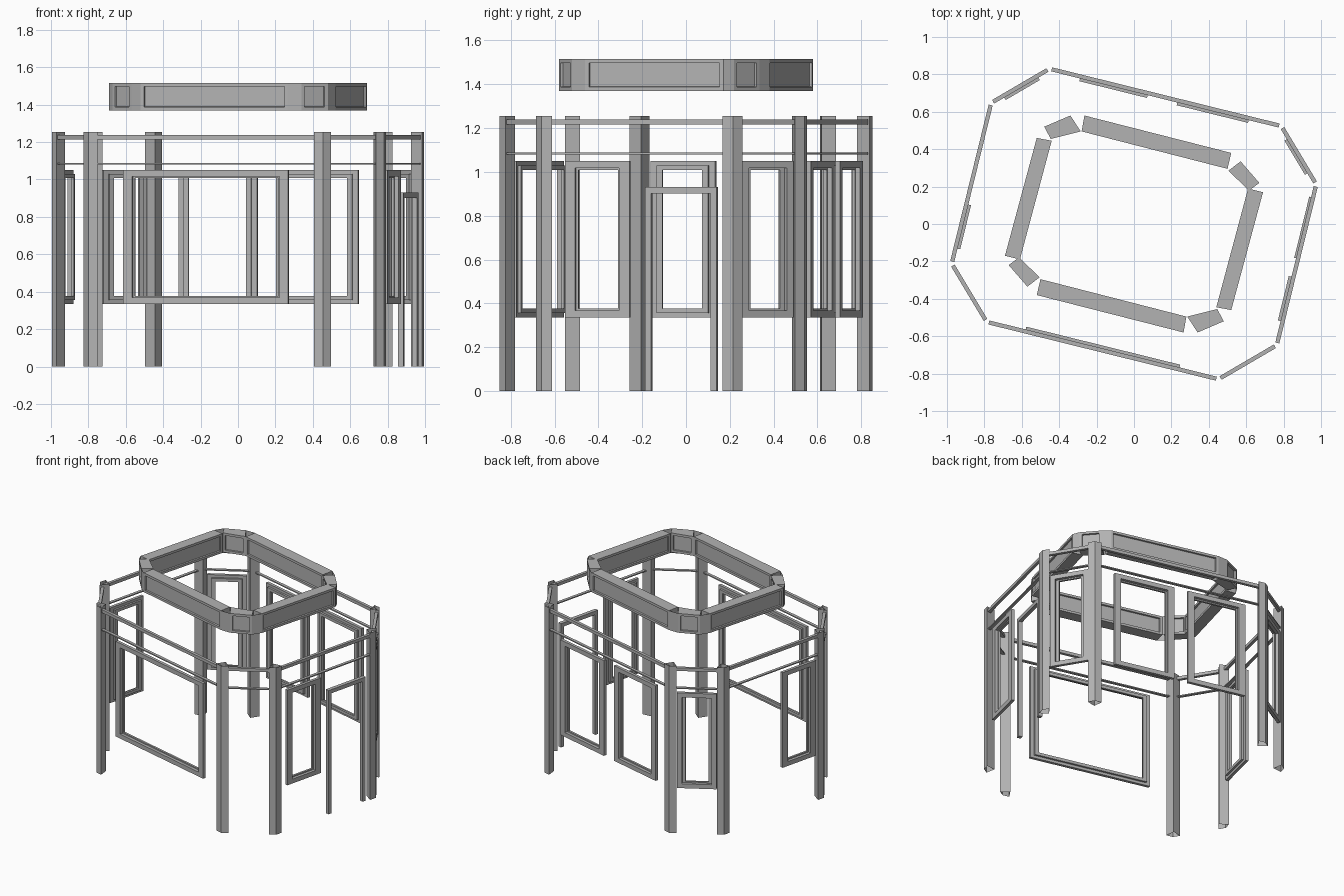
import bpy, bmesh
from mathutils import Vector

cube = bpy.data.objects.get("Cube")
if cube:
    bpy.data.objects.remove(cube, do_unlink=True)

grey = bpy.data.materials.new("plain_grey")
grey.use_nodes = True
COLOUR = (0.45, 0.45, 0.45, 1)
grey.diffuse_color = COLOUR
grey.node_tree.nodes["Principled BSDF"].inputs["Base Color"].default_value = COLOUR


def finish(name, bm):
    mesh = bpy.data.meshes.new(name)
    bm.to_mesh(mesh)
    bm.free()
    mesh.materials.append(grey)
    obj = bpy.data.objects.new(name, mesh)
    bpy.context.collection.objects.link(obj)
    return obj


def both_ways(points):
    """Repeat the points turned half way round the centre."""
    pts = [Vector(p) for p in points]
    return pts + [-p for p in pts]


def prism(bm, outline, z0, z1, caps=True):
    """Upright prism; returns its side faces."""
    low = [bm.verts.new((p.x, p.y, z0)) for p in outline]
    high = [bm.verts.new((p.x, p.y, z1)) for p in outline]
    n = len(outline)
    sides = [bm.faces.new((low[i], low[(i + 1) % n], high[(i + 1) % n], high[i]))
             for i in range(n)]
    if caps:
        bm.faces.new(low[::-1])
        bm.faces.new(high)
    bmesh.ops.recalc_face_normals(bm, faces=bm.faces[:])
    return sides


# Eight wall corners, clockwise from the back left
corners = both_ways([(-0.455, 0.85), (0.80, 0.54), (0.995, 0.215), (0.78, -0.66)])
BACK, BACK_DIAGONAL, RIGHT, _, FRONT, _, LEFT, LEFT_DIAGONAL = range(8)


class Wall:
    def __init__(self, index):
        self.start = corners[index]
        span = corners[(index + 1) % 8] - self.start
        self.length = span.length
        self.along = span.normalized()
        self.inward = Vector((self.along.y, -self.along.x))

    def bar(self, bm, s0, s1, z0, z1, d0, d1):
        """Box between distances along the wall, heights and depths inward."""
        outline = [self.start + self.along * s + self.inward * d
                   for s, d in ((s0, d0), (s1, d0), (s1, d1), (s0, d1))]
        prism(bm, outline, z0, z1)

    def frame(self, bm, s0, s1, z0, z1, stile, rail, d0, d1, sill=True):
        self.bar(bm, s0, s0 + stile, z0, z1, d0, d1)
        self.bar(bm, s1 - stile, s1, z0, z1, d0, d1)
        self.bar(bm, s0 + stile, s1 - stile, z1 - rail, z1, d0, d1)
        if sill:
            self.bar(bm, s0 + stile, s1 - stile, z0, z0 + rail, d0, d1)


walls = [Wall(i) for i in range(8)]

# Hollow corner posts, open at the ends
for i, corner in enumerate(corners):
    ahead, behind = walls[i], walls[i - 1]
    inner = corner + (ahead.inward + behind.inward).normalized() * 0.07
    bm = bmesh.new()
    prism(bm, [corner, corner + ahead.along * 0.05, inner,
               corner - behind.along * 0.05], 0, 1.255, caps=False)
    finish(f"corner_post_{i + 1}", bm)

# Rails running between the posts
for name, z0, z1 in (("top_rail", 1.215, 1.238), ("lower_rail", 1.08, 1.088)):
    bm = bmesh.new()
    for wall in walls:
        wall.bar(bm, 0.02, wall.length - 0.02, z0, z1, 0.008, 0.03)
    finish(name, bm)

# Window frames, each with a thin lip behind
windows = [
    ("back_window_left", BACK, 0.115, 0.45), ("back_window_right", BACK, 0.53, 0.88),
    ("front_window", FRONT, 0.151, 0.853), ("right_window", RIGHT, 0.543, 0.88),
    ("left_window", LEFT, 0.07, 0.406), ("back_diagonal_window", BACK_DIAGONAL, 0.14, 0.86),
    ("left_diagonal_window", LEFT_DIAGONAL, 0.14, 0.86),
]
for name, index, t0, t1 in windows:
    wall = walls[index]
    s0, s1 = t0 * wall.length, t1 * wall.length
    stile = 0.035 if "diagonal" in name else 0.048
    bm = bmesh.new()
    wall.frame(bm, s0, s1, 0.335, 1.05, stile, 0.033, 0.008, 0.03)
    wall.frame(bm, s0 + 0.03, s1 - 0.03, 0.355, 1.03, 0.028, 0.022, 0.03, 0.045)
    finish(name, bm)

# Door frame without a sill
bm = bmesh.new()
door = walls[RIGHT]
door.frame(bm, 0.09 * door.length, 0.463 * door.length, 0, 0.93, 0.028, 0.028, 0.012, 0.04, sill=False)
finish("door_frame", bm)

# Raised ring: sides and corner blocks, each as outer pair then inner pair
Z0, Z1 = 1.37, 1.515
blocks = [
    [(-0.265, 0.58), (0.52, 0.38), (0.50, 0.295), (-0.28, 0.495)],
    [(0.57, 0.335), (0.67, 0.22), (0.615, 0.178), (0.505, 0.285)],
    [(0.69, 0.17), (0.52, -0.46), (0.44, -0.445), (0.61, 0.19)],
    [(0.48, -0.52), (0.34, -0.58), (0.285, -0.495), (0.445, -0.455)],
]
outlines = [[Vector(p) for p in b] for b in blocks]
outlines += [[-p for p in b] for b in outlines]
for i, outline in enumerate(outlines):
    bm = bmesh.new()
    sides = prism(bm, outline, Z0, Z1)
    panels = [sides[0], sides[2]]
    bmesh.ops.inset_individual(bm, faces=panels, thickness=0.025, depth=0)
    bmesh.ops.inset_individual(bm, faces=panels, thickness=0.002, depth=-0.012)
    finish(f"ring_{'corner' if i % 2 else 'side'}_{i // 2 + 1}", bm)

# Upright strips closing the gaps between the ring blocks
bm = bmesh.new()
for i, outline in enumerate(outlines):
    following = outlines[(i + 1) % 8]
    for a, b in ((outline[1], following[0]), (outline[2], following[3])):
        bm.faces.new([bm.verts.new((p.x, p.y, z))
                      for p, z in ((a, Z0), (b, Z0), (b, Z1), (a, Z1))])
finish("ring_joints", bm)
